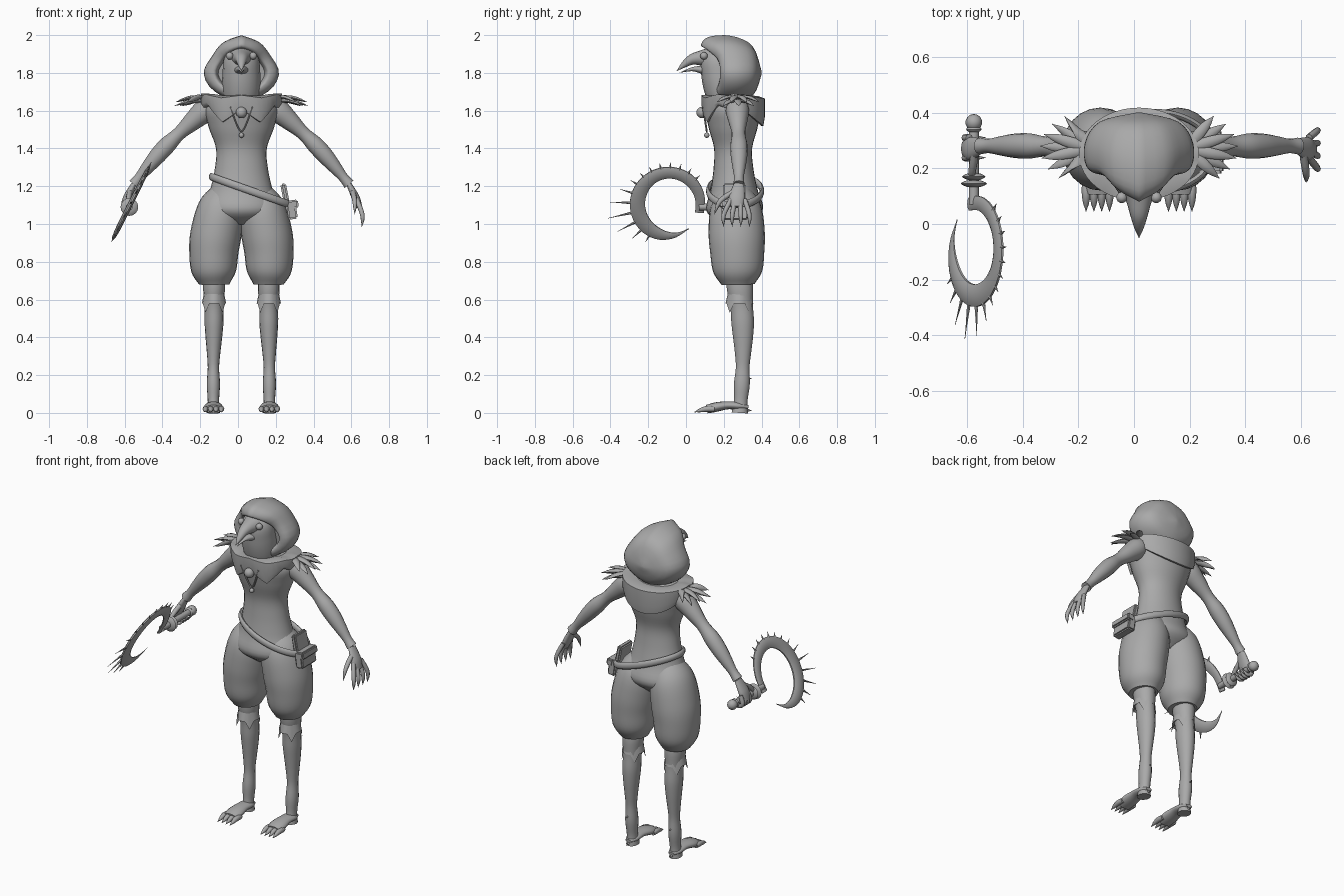
import bpy, bmesh
from math import sin, cos, pi, radians, exp
from mathutils import Vector

old = bpy.data.objects.get("Cube")
if old:
    bpy.data.objects.remove(old, do_unlink=True)

CENTER = Vector((.018, 0, 0))    # the blade pushes the figure slightly off centre
X, Y, Z = Vector((1, 0, 0)), Vector((0, 1, 0)), Vector((0, 0, 1))

grey = bpy.data.materials.new("clay_grey")
grey.use_nodes = True
grey.diffuse_color = (.4, .4, .4, 1)
grey.node_tree.nodes["Principled BSDF"].inputs["Base Color"].default_value = grey.diffuse_color


def finish(name, bm, sharp=50):
    """Turn a bmesh into a smooth shaded object"""
    bmesh.ops.recalc_face_normals(bm, faces=bm.faces)
    mesh = bpy.data.meshes.new(name)
    bm.to_mesh(mesh)
    bm.free()
    mesh.materials.append(grey)
    obj = bpy.data.objects.new(name, mesh)
    bpy.context.collection.objects.link(obj)
    bpy.ops.object.select_all(action='DESELECT')
    obj.select_set(True)
    bpy.context.view_layer.objects.active = obj
    bpy.ops.object.shade_smooth_by_angle(angle=radians(sharp))
    return obj


def skin(name, rings, caps=True, loop=False, sharp=50):
    """Bridge closed rings of points into a surface"""
    bm = bmesh.new()
    rows = [[bm.verts.new(point) for point in ring] for ring in rings]
    pairs = list(zip(rows, rows[1:]))
    if loop:
        pairs.append((rows[-1], rows[0]))
    elif caps:
        bm.faces.new(rows[0])
        bm.faces.new(rows[-1])
    for low, high in pairs:
        for i in range(len(low)):
            bm.faces.new((low[i - 1], low[i], high[i], high[i - 1]))
    return finish(name, bm, sharp)


def sample(values, count):
    """Catmull-Rom curve through numbers or vectors, read at even steps"""
    last, result = len(values) - 1, []
    for step in range(count):
        place = step / (count - 1) * last
        i = min(int(place), last - 1)
        t = place - i
        a, b, c, d = (values[min(max(k, 0), last)] for k in (i - 1, i, i + 1, i + 2))
        result.append(b + (c - a) * t / 2 + (a * 2 - b * 5 + c * 4 - d) * t**2 / 2
                      + ((b - c) * 3 + d - a) * t**3 / 2)
    return result


def tube(name, path, radii, squash=1, ref=X, side=1, sides=16, count=25, loop=False, base=CENTER):
    """Sweep an ellipse along a path; each radius lies along ref, squash scales the other axis"""
    spots = [base + Vector((side * x, y, z)) for x, y, z in path]
    if not loop:
        spots = sample(spots, count)
    total = len(spots)
    rings = []
    for i, (spot, radius) in enumerate(zip(spots, sample(radii, total))):
        after = spots[(i + 1) % total] if loop else spots[min(i + 1, total - 1)]
        before = spots[i - 1] if loop else spots[max(i - 1, 0)]
        along = (after - before).normalized()
        across = (ref - along * ref.dot(along)).normalized()
        other = along.cross(across) * squash
        radius = max(radius, .001)
        turns = [2 * pi * k / sides for k in range(sides)]
        rings.append([spot + (across * cos(turn) + other * sin(turn)) * radius for turn in turns])
    return skin(name, rings, loop=loop)


def ball(name, spot, radius):
    bm = bmesh.new()
    bmesh.ops.create_uvsphere(bm, u_segments=14, v_segments=8, radius=radius)
    bmesh.ops.translate(bm, verts=bm.verts, vec=spot)
    return finish(name, bm)


def box(name, spot, size, lean):
    bm = bmesh.new()
    bmesh.ops.create_cube(bm, size=1)
    bmesh.ops.scale(bm, verts=bm.verts, vec=size)
    bmesh.ops.bevel(bm, geom=bm.edges[:], offset=.008, segments=2, affect='EDGES')
    obj = finish(name, bm, sharp=30)
    obj.location, obj.rotation_euler = spot, (0, lean, 0)


# Torso, head and beak
tube("torso", [(0, .26, 1), (0, .25, 1.35), (0, .25, 1.7)],
     [.1, .2, .165, .14, .135, .175, .19, .08], squash=.75, sides=28, count=36)
tube("head", [(0, .22, 1.62), (0, .18, 1.8), (0, .16, 1.96)], [.08, .1, .1, .085, .01])
tube("upper_beak", [(0, .12, 1.88), (0, .03, 1.87), (0, -.05, 1.81)], [.06, .04, .022, 0], squash=.9)
tube("lower_beak", [(0, .12, 1.81), (0, .04, 1.82), (0, -.036, 1.8)], [.05, .02, 0], squash=.6)

# Hood: one outline from crown to chin, scaled about its middle while sweeping back
middle = Vector((0, 0, 1.8))
outline = [Vector(p) for p in ((0, .08, .19), (.09, .12, .155), (.145, .17, .09),
                               (.19, .18, 0), (.14, .17, -.09), (0, .13, -.15))]
outline += [Vector((-p.x, p.y, p.z)) for p in outline[-2::-1]]
smooth_outline = sample(outline, 33)[:-1]


def hood_ring(scale, back):
    return [CENTER + middle + Vector((p.x * scale, p.y + (.4 - p.y) * back, p.z * scale))
            for p in smooth_outline]


stages = [(.65, .2), (.75, 0), (1, .12), (1.03, .5), (.75, .85), (.05, 1)]
sweep = sample([Vector(stage) for stage in stages], 21)
skin("hood", [hood_ring(scale, back) for scale, back in sweep], sharp=70)


# Shoulder cape: jagged in front, hanging in a curve behind
def cape_ring(size, height, hem):
    ring = []
    for k in range(48):
        turn = 2 * pi * k / 48
        ahead = -sin(turn)
        if ahead > 0:
            jag = abs(k % 8 - 4) / 4
            drop = .04 * ahead + .08 * jag * ahead ** .4
        else:
            drop = .13 * abs(ahead)
        ring.append(CENTER + Vector((size * cos(turn), .25 + .78 * size * sin(turn), height - hem * drop)))
    return ring


skin("cape", [cape_ring(size, height, hem) for size, height, hem in
              ((.1, 1.67, 0), (.17, 1.69, .1), (.215, 1.69, .2), (.215, 1.66, .7), (.205, 1.65, 1), (.19, 1.65, 1))],
     caps=False, sharp=60)

# Necklace
ball("necklace_gem", CENTER + Vector((0, .085, 1.59)), .03)
ball("necklace_drop", CENTER + Vector((0, .11, 1.47)), .014)
tube("necklace_chain", [(-.06, .09, 1.62), (0, .11, 1.49), (.06, .09, 1.62)], [.005, .005], ref=Y, sides=6)

# Parts found on both sides
for side, tag in ((1, "left"), (-1, "right")):
    ball(tag + "_eye", CENTER + Vector((side * .062, .095, 1.89)), .02)

    # Baggy trouser, lower leg and ragged knee cuff
    tube(tag + "_trouser", [(.144, .275, .68), (.142, .27, .9), (.08, .26, 1.2)],
         [.08, .118, .13, .135, .12, .06], squash=1.1, side=side, sides=24)
    tube(tag + "_leg", [(.145, .28, .72), (.145, .3, .48), (.148, .3, .24), (.148, .285, 0)],
         [.055, .058, .05, .05, .044, .036, .03, .035, .03, .036], squash=1.2, side=side, count=37)
    cuff = []
    for radius, height, jag in ((.052, .64, 0), (.064, .58, .05), (.05, .59, 0)):
        cuff.append([CENTER + Vector((side * .145 + radius * cos(pi * k / 8),
                                      .283 + 1.15 * radius * sin(pi * k / 8),
                                      height - jag * (k % 4 == 2))) for k in range(16)])
    skin(tag + "_knee_cuff", cuff, caps=False, sharp=40)

    # Foot with toes and heel spurs
    tube(tag + "_foot", [(.148, .33, .03), (.148, .22, .04), (.148, .11, .02)],
         [.02, .04, .042, .05, .045], squash=.5, side=side)
    for i in range(4):
        x = .106 + .028 * i
        tube(tag + "_toe", [(x, .15, .02), (x, .1, .02), (x, .045, .004)],
             [.014, .016, .012, 0], side=side, sides=8, count=9)
    for height in (.02, .19):
        tube(tag + "_spur", [(.148, .3, height), (.148, .35, height - .01)],
             [.015, 0], side=side, sides=8, count=4)

    # Arm and palm
    shoulder, elbow, wrist = (.15, .27, 1.64), (.39, .28, 1.42), (.57, .28, 1.21)
    tube(tag + "_arm", [shoulder, elbow, wrist],
         [.05, .062, .05, .036, .045, .044, .035, .026, .03], ref=Y, side=side, count=33)
    tube(tag + "_palm", [wrist, (.605, .27, 1.14), (.625, .27, 1.09)],
         [.028, .042, .03], squash=.5, ref=Y, side=side)

    # Clawed fingers: hanging on the left, gripping on the right
    for i in range(4):
        y = .238 + .024 * i
        spread = .2 + .045 * i
        hanging = [(.61, y, 1.13), (.64, spread, 1.05), (.638, spread, .985)]
        gripping = [(.61, y, 1.13), (.625, y, 1.08), (.59, y, 1.06), (.55, y, 1.09)]
        tube(tag + "_finger", hanging if side > 0 else gripping,
             [.013, .013, .01, 0], ref=Y, side=side, sides=8, count=13)
    tube(tag + "_thumb", [(.59, .25, 1.17), (.6, .18, 1.12), (.6, .15, 1.05)],
         [.014, .014, .01, 0], side=side, sides=8, count=13)

    # Fan of shoulder feathers
    for i in range(7):
        turn = radians(18 * i - 50)
        outward = Vector((cos(turn), .75 * sin(turn), 0))
        root = Vector((.17, .27, 1.67 - .02 * (i % 2)))
        tube(tag + "_feather", [root, root + outward * .1, root + outward * .185 - Z * .025],
             [.015, .02, .016, 0], squash=.5, ref=Z.cross(outward) * side, side=side, sides=8, count=13)

# Slanted belt with pouch and book
belt = []
for k in range(48):
    turn = 2 * pi * k / 48
    belt.append((.07 + .212 * cos(turn), .26 + .142 * sin(turn), 1.175 - .075 * cos(turn)))
tube("belt", belt, [.02, .02], squash=.6, ref=Z, loop=True, sides=10, base=Vector())
box("pouch", (.285, .257, 1.075), (.05, .14, .1), lean=-.15)
box("pouch_flap", (.297, .257, 1.105), (.045, .15, .045), lean=-.15)
box("book", (.25, .257, 1.155), (.03, .12, .12), lean=-.2)

# Weapon handle with guard rings and pommel
grip = Vector((-.575, 0, 1.09))
tube("handle", [grip + Y * .07, grip + Y * .38], [.018, .018], base=Vector())
for name, y, size in (("guard", .145, .047), ("guard", .17, .042), ("collar", .34, .028)):
    tube("handle_" + name, [grip + Y * (y - .012), grip + Y * (y + .012)],
         [size / 2, size, size / 2], base=Vector(), count=7)
ball("handle_pommel", grip + Y * .365, .03)


# Sickle blade in a leaning plane, spiked along its outer edge
def on_blade(degrees, radius):
    rise = radius * sin(radians(degrees))
    return (rise / 2 - .57, radius * cos(radians(degrees)) - .09, rise + 1.105)


normal = Vector((2, 0, -1)).normalized()
tube("sickle_blade", [on_blade(27 * i - 15, .167) for i in range(13)],
     [.008, .011, .012, .014, .012, 0], squash=3, ref=normal, sides=10, count=49, base=Vector())
for i in range(14):
    angle = 43 + 15 * i
    reach = .222 + .11 * exp(-((angle - 192) / 32) ** 2)
    tube("sickle_spike", [on_blade(angle, .19), on_blade(angle, reach)],
         [.008, 0], ref=normal, sides=6, count=4, base=Vector())
